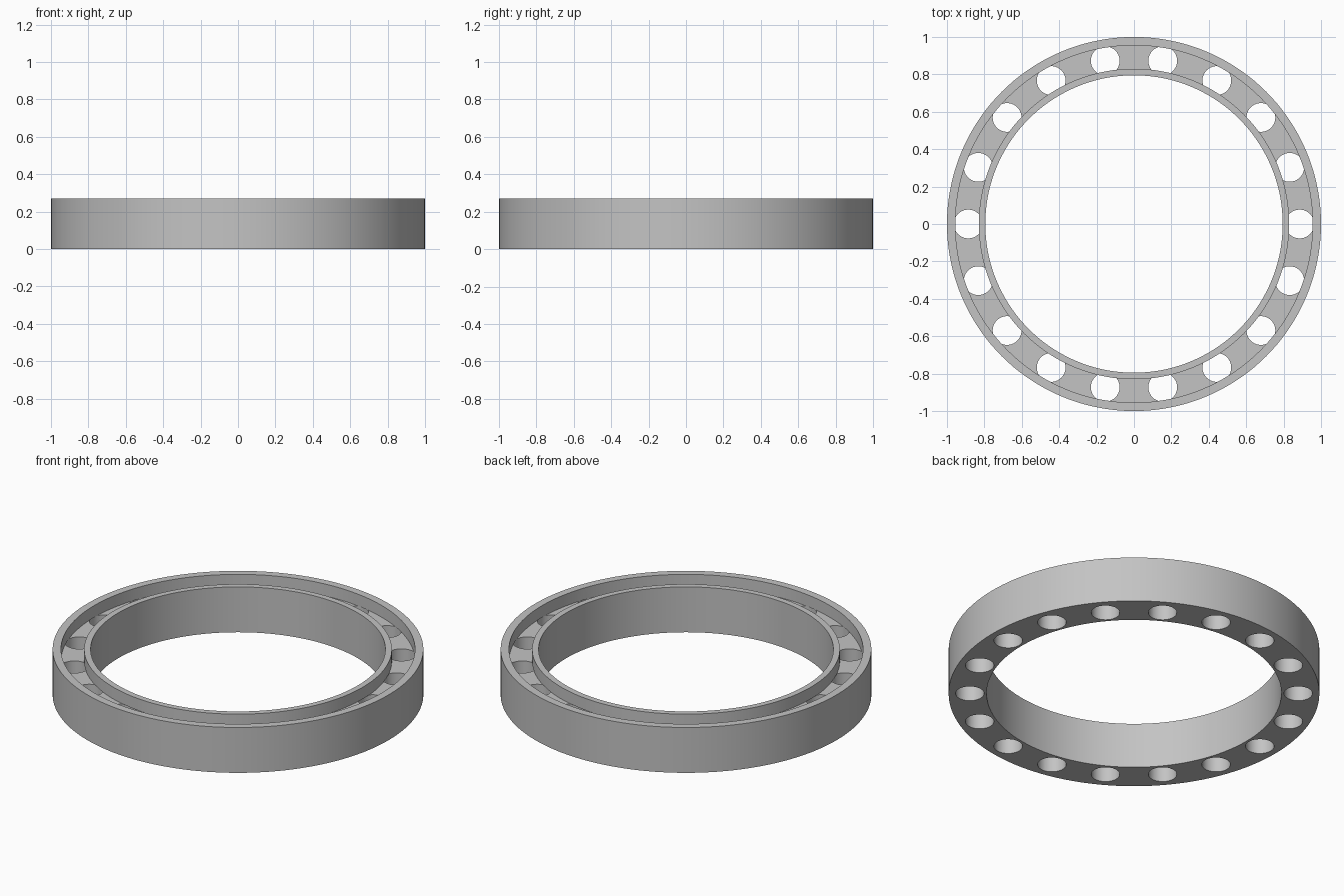
import bpy
import bmesh
from math import cos, sin, tau

cube = bpy.data.objects.get("Cube")
if cube:
    bpy.data.objects.remove(cube, do_unlink=True)

HEIGHT = 0.27
FLOOR = 0.2
OUTER, GROOVE_OUTER, GROOVE_INNER, INNER = 1.0, 0.955, 0.83, 0.795
HOLES, HOLE_RING, HOLE_RADIUS = 18, 0.886, 0.077
SEGMENTS = 144

grey = bpy.data.materials.new("plain grey")
grey.use_nodes = True
colour = (0.55, 0.55, 0.55, 1)
grey.diffuse_color = colour
grey.node_tree.nodes["Principled BSDF"].inputs["Base Color"].default_value = colour


def make_object(name, bm):
    bmesh.ops.recalc_face_normals(bm, faces=bm.faces)
    mesh = bpy.data.meshes.new(name)
    bm.to_mesh(mesh)
    bm.free()
    mesh.materials.append(grey)
    obj = bpy.data.objects.new(name, mesh)
    bpy.context.collection.objects.link(obj)
    return obj


# Grooved ring: a closed channel profile swept around z
profile = [(INNER, 0), (OUTER, 0), (OUTER, HEIGHT), (GROOVE_OUTER, HEIGHT),
           (GROOVE_OUTER, FLOOR), (GROOVE_INNER, FLOOR),
           (GROOVE_INNER, HEIGHT), (INNER, HEIGHT)]
bm = bmesh.new()
loops = []
for i in range(SEGMENTS):
    a = tau * i / SEGMENTS
    loops.append([bm.verts.new((r * cos(a), r * sin(a), z)) for r, z in profile])
for i, here in enumerate(loops):
    there = loops[(i + 1) % SEGMENTS]
    for j in range(len(profile)):
        k = (j + 1) % len(profile)
        bm.faces.new((here[j], there[j], there[k], here[k]))
ring = make_object("grooved_ring", bm)

# Round holes up through the floor, stopping under the walls
bm = bmesh.new()
for i in range(HOLES):
    a = tau * i / HOLES
    made = bmesh.ops.create_cone(bm, cap_ends=True, segments=40, radius1=HOLE_RADIUS,
                                 radius2=HOLE_RADIUS, depth=FLOOR + 0.1)
    bmesh.ops.translate(bm, verts=made["verts"],
                        vec=(HOLE_RING * cos(a), HOLE_RING * sin(a), FLOOR / 2 - 0.05))
cutter = make_object("hole_cutter", bm)
cutter.hide_render = True

cut = ring.modifiers.new("holes", "BOOLEAN")
cut.operation = "DIFFERENCE"
cut.solver = "EXACT"
cut.object = cutter

bpy.ops.object.select_all(action="DESELECT")
ring.select_set(True)
bpy.context.view_layer.objects.active = ring
bpy.ops.object.modifier_apply(modifier=cut.name)
bpy.data.objects.remove(cutter, do_unlink=True)
bpy.ops.object.shade_smooth_by_angle()
